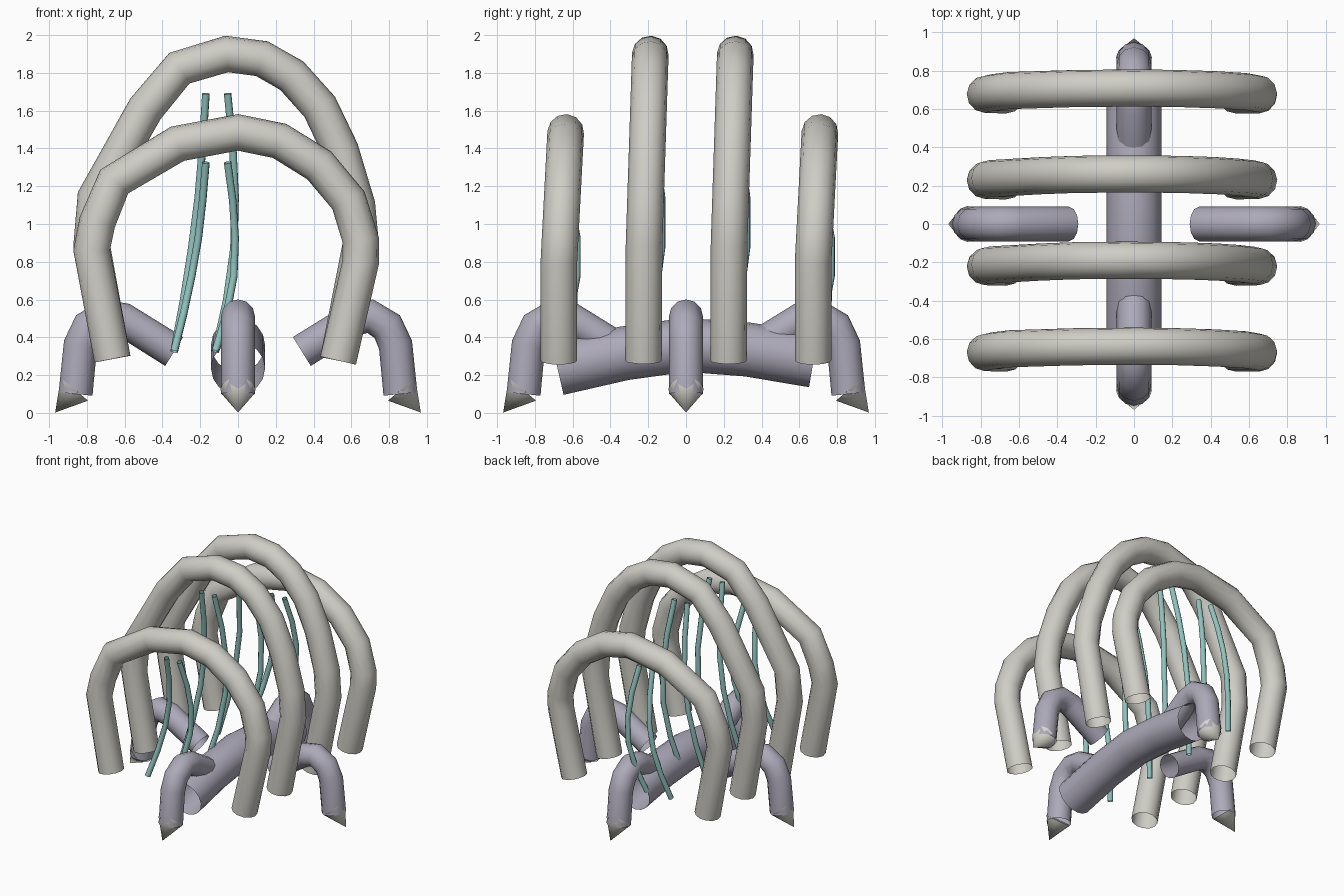
import bpy
import math
from mathutils import Vector, Matrix

cube = bpy.data.objects.get("Cube")
if cube:
    bpy.data.objects.remove(cube, do_unlink=True)


def material(name, colour):
    m = bpy.data.materials.new(name)
    m.use_nodes = True
    m.diffuse_color = (*colour, 1)
    m.node_tree.nodes["Principled BSDF"].inputs["Base Color"].default_value = (*colour, 1)
    return m


BONE = material("bone", (0.62, 0.61, 0.56))
CLAW = material("claw ivory", (0.70, 0.69, 0.63))
FLESH = material("dusty violet", (0.42, 0.40, 0.49))
TENDON = material("pale teal", (0.28, 0.54, 0.51))


def add_mesh(name, mesh, mat):
    mesh.materials.clear()
    mesh.materials.append(mat)
    for p in mesh.polygons:
        p.use_smooth = True
        p.material_index = 0
    ob = bpy.data.objects.new(name, mesh)
    bpy.context.collection.objects.link(ob)
    return ob


def tube(name, points, radius, mat, detail=4):
    """Open-ended round tube swept along a path."""
    curve = bpy.data.curves.new(name + "_path", "CURVE")
    curve.dimensions = "3D"
    curve.bevel_depth = radius
    curve.bevel_resolution = detail
    curve.use_fill_caps = False
    spline = curve.splines.new("POLY")
    spline.points.add(len(points) - 1)
    for sp, co in zip(spline.points, points):
        sp.co = (*co, 1)
    temp = bpy.data.objects.new(name + "_path", curve)
    bpy.context.collection.objects.link(temp)
    deps = bpy.context.evaluated_depsgraph_get()
    mesh = bpy.data.meshes.new_from_object(temp.evaluated_get(deps))
    bpy.data.objects.remove(temp, do_unlink=True)
    return add_mesh(name, mesh, mat)


# Rib arches: two short outer ones and two tall inner ones, leaning back at the top
SHORT = [(-.665, .285), (-.775, .86), (-.745, 1.01), (-.655, 1.225), (-.32, 1.425), (0, 1.485),
         (.22, 1.44), (.43, 1.31), (.585, 1.125), (.65, .915), (.65, .80), (.53, .277)]
TALL = [(-.665, .285), (-.775, .89), (-.755, 1.14), (-.49, 1.61), (-.31, 1.825), (-.06, 1.90),
        (.127, 1.875), (.285, 1.785), (.433, 1.62), (.543, 1.39), (.63, 1.10), (.65, .89), (.53, .277)]

# Tendon sideways positions, top to bottom
STRANDS = {"right": [-.17, -.187, -.21, -.245, -.288, -.338],
           "left": [-.055, -.028, -.015, -.022, -.06, -.12]}

RIBS = [("front_short", -.673, SHORT, 1.325), ("front_tall", -.225, TALL, 1.69),
        ("back_tall", .225, TALL, 1.69), ("back_short", .673, SHORT, 1.325)]

for label, y, arch, tendon_top in RIBS:
    peak = max(z for x, z in arch)
    lean = [.036 * max(0, (z - .8) / (peak - .8)) for x, z in arch]
    tube(label + "_rib", [(x, y + d, z) for (x, z), d in zip(arch, lean)], .097, BONE)
    # Pair of thin tendons hanging inside each arch, bowed backwards
    for side, xs in STRANDS.items():
        path = []
        for i, x in enumerate(xs):
            t = i / (len(xs) - 1)
            path.append((x, y + .1 * math.sin(math.pi * t), tendon_top + (.325 - tendon_top) * t))
        tube(f"{label}_{side}_tendon", path, .021, TENDON, 2)

# Spine: thick hollow tube running front to back
tube("spine", [(0, -.68, .235), (0, -.33, .315), (0, 0, .36), (0, .33, .335), (0, .675, .277)],
     .143, FLESH, 6)

# Four bent legs, each ending in a pointed claw
LEG = [(.338, .325), (.607, .493), (.70, .512), (.79, .457), (.834, .36), (.86, .10)]
BASE, TIP = Vector((.866, 0, .125)), Vector((.968, 0, .002))

for i, label in enumerate(("left", "back", "right", "front")):
    turn = Matrix.Rotation(i * math.pi / 2, 4, "Z")
    tube(label + "_leg", [turn @ Vector((r, 0, z)) for r, z in LEG], .09, FLESH)
    axis = TIP - BASE
    bpy.ops.mesh.primitive_cone_add(vertices=12, radius1=.094, radius2=0, depth=axis.length)
    claw = bpy.context.object
    claw.name = label + "_claw"
    aim = axis.to_track_quat("Z", "Y").to_matrix().to_4x4()
    claw.matrix_world = turn @ Matrix.Translation((BASE + TIP) / 2) @ aim
    claw.data.materials.append(CLAW)
    bpy.ops.object.shade_smooth_by_angle(angle=math.radians(40))
